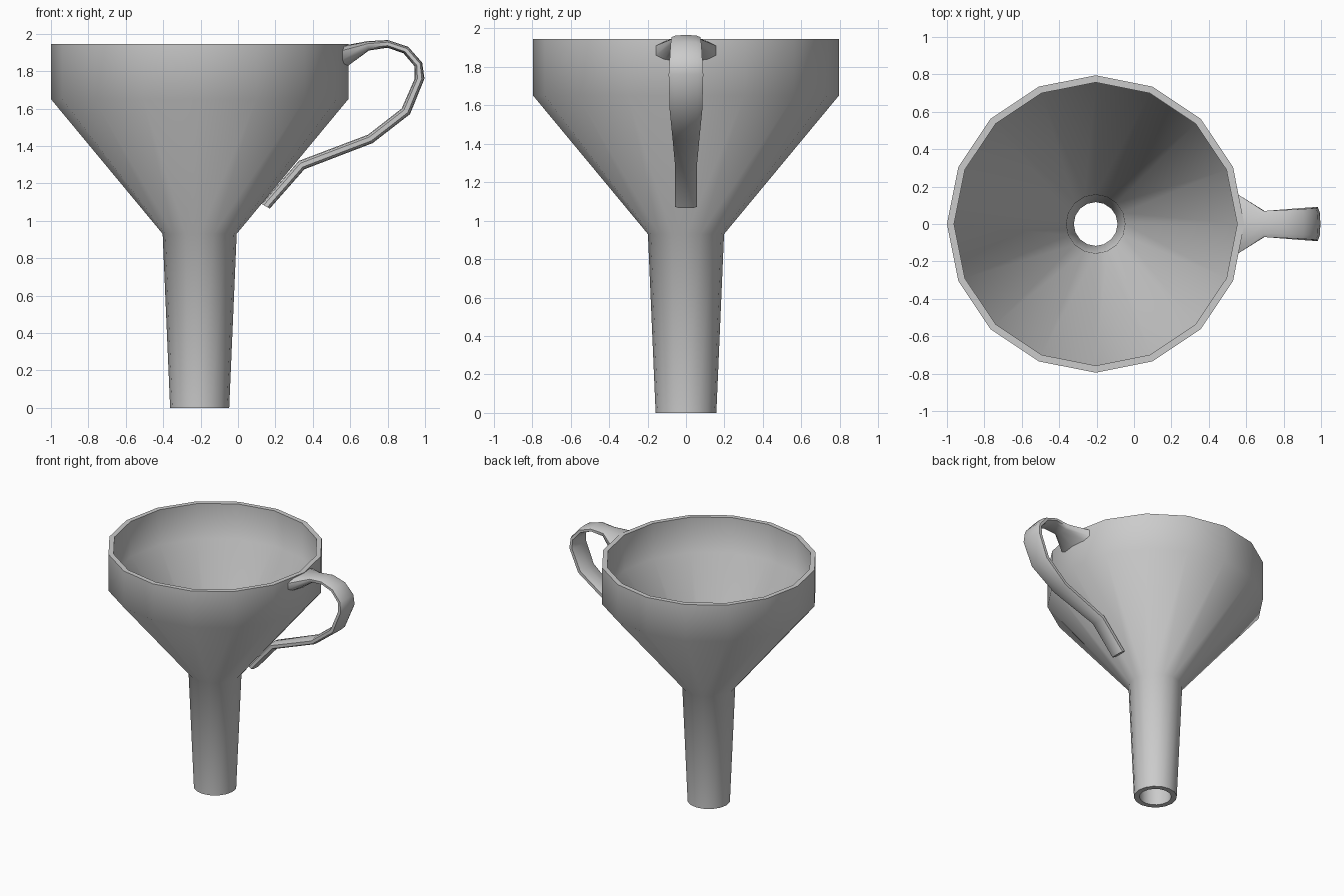
import bpy, bmesh, math
from mathutils import Vector

cube = bpy.data.objects.get("Cube")
if cube:
    bpy.data.objects.remove(cube)

grey = bpy.data.materials.new("plain grey")
grey.use_nodes = True
colour = (0.6, 0.6, 0.6, 1)
grey.diffuse_color = colour
grey.node_tree.nodes["Principled BSDF"].inputs["Base Color"].default_value = colour

AXIS_X = -0.205
SIDES = 16


def loft(name, rings, closed):
    """Bridge rings of points; join last to first if closed, else cap the ends."""
    bm = bmesh.new()
    loops = [[bm.verts.new(p) for p in ring] for ring in rings]
    pairs = list(zip(loops, loops[1:]))
    if closed:
        pairs.append((loops[-1], loops[0]))
    n = len(loops[0])
    for a, b in pairs:
        for i in range(n):
            j = (i + 1) % n
            bm.faces.new((a[i], a[j], b[j], b[i]))
    if not closed:
        bm.faces.new(loops[0])
        bm.faces.new(loops[-1])
    bmesh.ops.recalc_face_normals(bm, faces=bm.faces)
    mesh = bpy.data.meshes.new(name)
    bm.to_mesh(mesh)
    bm.free()
    mesh.materials.append(grey)
    obj = bpy.data.objects.new(name, mesh)
    bpy.context.collection.objects.link(obj)
    bpy.ops.object.select_all(action='DESELECT')
    obj.select_set(True)
    bpy.context.view_layer.objects.active = obj
    bpy.ops.object.shade_smooth_by_angle(angle=math.radians(50))
    return obj


# Funnel body: outer wall up, rim, inner wall down, spout lip
profile = [(0.158, 0), (0.198, 0.93), (0.795, 1.65), (0.795, 1.945),
           (0.757, 1.945), (0.757, 1.66), (0.157, 0.945), (0.117, 0)]
turns = [math.tau * i / SIDES for i in range(SIDES)]
loft("funnel_body",
     [[(AXIS_X + r * math.cos(t), r * math.sin(t), z) for t in turns]
      for r, z in profile], True)

# Handle: outer edge x z, inner edge x z, half width
stations = [
    (0.585, 1.94, 0.585, 1.826, 0.16),
    (0.69, 1.96, 0.70, 1.91, 0.07),
    (0.80, 1.966, 0.80, 1.925, 0.075),
    (0.91, 1.93, 0.885, 1.895, 0.08),
    (0.985, 1.845, 0.945, 1.825, 0.085),
    (0.997, 1.76, 0.945, 1.76, 0.09),
    (0.92, 1.57, 0.875, 1.60, 0.085),
    (0.72, 1.415, 0.695, 1.46, 0.07),
    (0.355, 1.275, 0.325, 1.32, 0.057),
    (0.17, 1.065, 0.125, 1.09, 0.057)]
half = [(0, 1), (0.7, 0.85), (1, 0.45), (1, -0.45), (0.7, -0.85)]
section = half + [(-u, -v) for u, v in half]
rings = []
for ox, oz, ix, iz, width in stations:
    outer, inner = Vector((ox, 0, oz)), Vector((ix, 0, iz))
    mid, reach = (outer + inner) / 2, (outer - inner) / 2
    rings.append([mid + reach * v + Vector((0, width * u, 0)) for u, v in section])
# Wrap the flange end around the bowl wall
for p in rings[0]:
    p.x -= 0.2 * abs(p.y)
loft("handle", rings, False)
